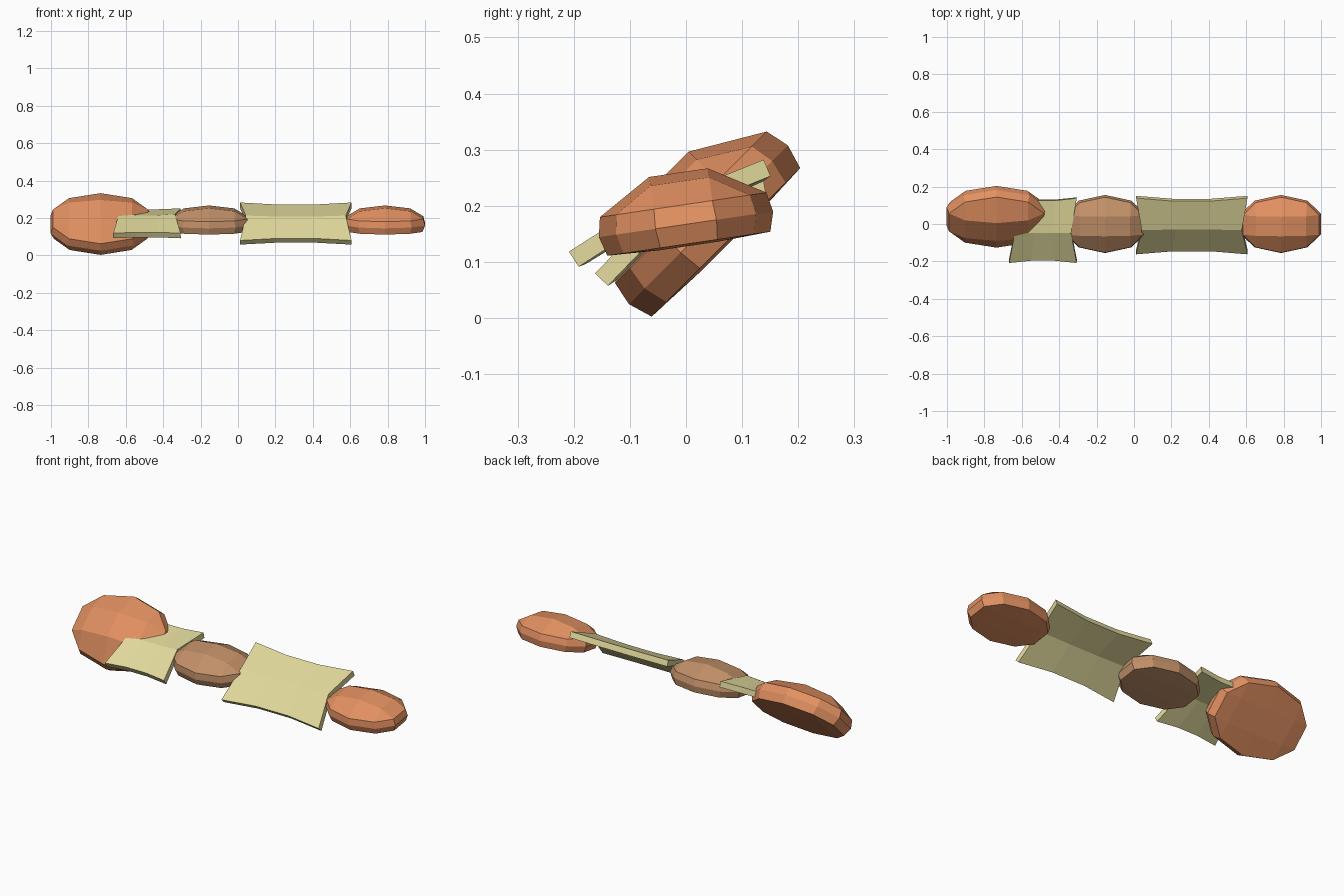
import bpy
from math import radians

if "Cube" in bpy.data.objects:
    bpy.data.objects.remove(bpy.data.objects["Cube"])


def material(name, rgb):
    m = bpy.data.materials.new(name)
    m.diffuse_color = (*rgb, 1)
    m.use_nodes = True
    m.node_tree.nodes["Principled BSDF"].inputs["Base Color"].default_value = m.diffuse_color
    return m


ORANGE = material("orange_clay", (0.76, 0.28, 0.12))
BROWN = material("tan_clay", (0.54, 0.28, 0.14))
STRAW = material("straw", (0.75, 0.69, 0.33))


def add_object(name, verts, faces, mat, loc, tilt, scale=(1, 1, 1)):
    me = bpy.data.meshes.new(name)
    me.from_pydata(verts, [], faces)
    me.materials.append(mat)
    ob = bpy.data.objects.new(name, me)
    bpy.context.collection.objects.link(ob)
    ob.location = loc
    ob.rotation_euler.x = radians(tilt)
    ob.scale = scale
    return ob


# Ten-sided pebble: three rim rings, a domed top and a flat underside
def pebble(name, mat, loc, tilt, scale=(1, 1, 1)):
    a, b, c, d, r = 0.214, 0.157, 0.142, 0.126, 0.055
    ring = [(a, -r), (a, r), (c, d), (0, b), (-c, d),
            (-a, r), (-a, -r), (-c, -d), (0, -b), (c, -d)]
    inner = [(c, -r), (c, r), (0, r), (-c, r), (-c, -r), (0, -r)]
    link = [0, 1, 1, 2, 3, 3, 4, 4, 5, 0]
    verts, faces = [], []
    for s, z in ((0.935, -0.035), (1, 0), (0.955, 0.035)):
        verts += [(x * s, y * s, z) for x, y in ring]
    verts += [(x * 0.95, y * 0.96, 0.093 if x == 0 else 0.077) for x, y in inner]
    verts += [(x * 0.95, y * 0.96, -0.039) for x, y in inner]
    for i in range(10):
        j = (i + 1) % 10
        for k in (0, 10):
            faces.append((k + i, k + j, k + 10 + j, k + 10 + i))
        for base, core, flip in ((20, 30, False), (0, 36, True)):
            f = [base + i, base + j, core + link[j]]
            if link[i] != link[j]:
                f.append(core + link[i])
            faces.append(f[::-1] if flip else f)
    for q in ((0, 1, 2, 5), (5, 2, 3, 4)):
        faces.append([30 + i for i in q])
        faces.append([36 + i for i in reversed(q)])
    return add_object(name, verts, faces, mat, loc, tilt, scale)


# Thin chip with pinched sides and a raised spine
def chip(name, loc, tilt, half_x, half_y, pinch_x, pinch_y):
    us, vs = (-1, -1 / 3, 1 / 3, 1), (-1, 0, 1)
    verts = []
    for v in vs:
        for u in us:
            x = u * (half_x - pinch_x * (1 - v * v))
            y = v * (half_y - pinch_y * (1 - u * u))
            z = (1 - v * v) * (0.03 + 0.008 * u * u)
            verts.append((x, y, z))
    faces = [(r * 4 + i, r * 4 + i + 1, r * 4 + i + 5, r * 4 + i + 4)
             for r in range(2) for i in range(3)]
    ob = add_object(name, verts, faces, STRAW, loc, tilt)
    mod = ob.modifiers.new("thickness", 'SOLIDIFY')
    mod.thickness = 0.032
    mod.offset = 0
    return ob


# Row of pebbles and chips, left to right
pebble("large_pebble", ORANGE, (-0.735, 0.04, 0.166), 45, (1.245, 1.275, 1.26))
chip("small_chip", (-0.487, -0.03, 0.17), 21, 0.181, 0.182, 0.03, 0.015)
pebble("middle_pebble", BROWN, (-0.155, 0, 0.167), 8.4)
chip("large_chip", (0.309, -0.003, 0.168), 34, 0.298, 0.178, 0.03, 0.022)
pebble("right_pebble", ORANGE, (0.786, 0, 0.167), 8.4)
